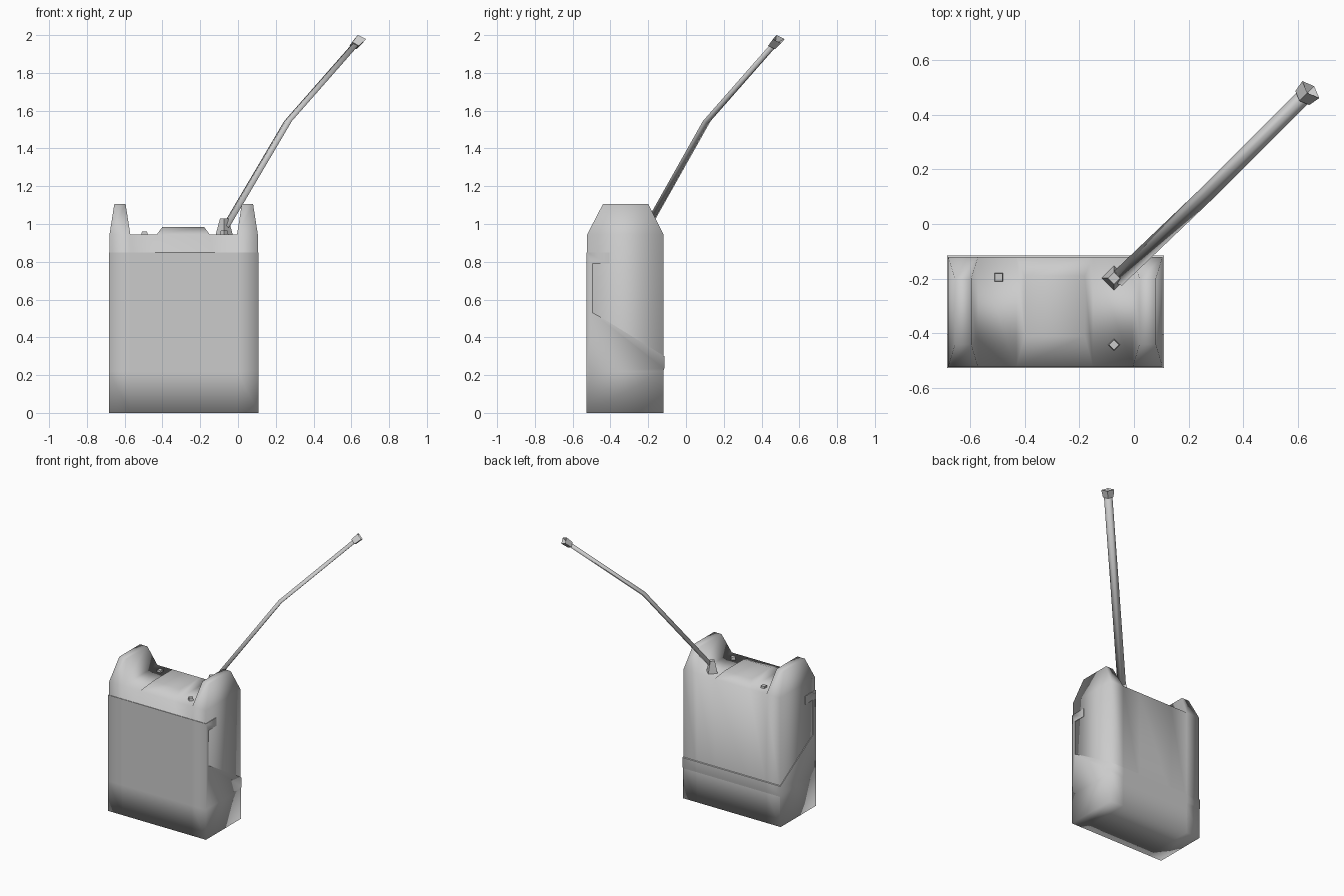
import bpy, bmesh, math
from mathutils import Vector

cube = bpy.data.objects.get("Cube")
if cube:
    bpy.data.objects.remove(cube, do_unlink=True)

GREY = (0.6, 0.6, 0.6, 1)
grey = bpy.data.materials.new("light_grey")
grey.use_nodes = True
grey.diffuse_color = GREY
grey.node_tree.nodes["Principled BSDF"].inputs["Base Color"].default_value = GREY

LEFT, RIGHT, FRONT, BACK, TOP = -0.68, 0.105, -0.523, -0.12, 0.945
COLUMNS = [LEFT, -0.57, -0.43, -0.15, -0.005, RIGHT]


def finish(name, bm):
    bmesh.ops.recalc_face_normals(bm, faces=bm.faces)
    mesh = bpy.data.meshes.new(name)
    bm.to_mesh(mesh)
    bm.free()
    mesh.materials.append(grey)
    obj = bpy.data.objects.new(name, mesh)
    bpy.context.collection.objects.link(obj)
    return obj


def raise_face(bm, x_mid, xs, ys, z):
    """Extrude the top face around x_mid into a tapered block."""
    face = next(f for f in bm.faces if f.normal.z > 0.9
                and abs(f.calc_center_median().x - x_mid) < 0.01)
    mid = face.calc_center_median()
    new = bmesh.ops.extrude_face_region(bm, geom=[face])["geom"]
    for v in [g for g in new if isinstance(g, bmesh.types.BMVert)]:
        v.co = (xs[v.co.x > mid.x], ys[v.co.y > mid.y], z)
    bmesh.ops.delete(bm, geom=[face], context='FACES_ONLY')


def skin(bm, rings, caps=True):
    """Bridge successive rings of points and close the ends."""
    loops = [[bm.verts.new(p) for p in ring] for ring in rings]
    n = len(loops[0])
    for a, b in zip(loops, loops[1:]):
        for i in range(n):
            bm.faces.new((a[i], a[(i + 1) % n], b[(i + 1) % n], b[i]))
    if caps:
        bm.faces.new(loops[0])
        bm.faces.new(loops[-1])
    return loops


# Body: a box with two tall shoulders and a low raised pad between them
bm = bmesh.new()
outline = [(FRONT, 0), (BACK, 0), (BACK, 0.22), (BACK, TOP), (FRONT, TOP), (FRONT, 0.22)]
skin(bm, [[(x, y, z) for y, z in outline] for x in COLUMNS])
bmesh.ops.recalc_face_normals(bm, faces=bm.faces)
bm.normal_update()
raise_face(bm, -0.625, (-0.655, -0.595), (-0.44, -0.20), 1.105)
raise_face(bm, 0.05, (0.02, 0.08), (-0.44, -0.20), 1.105)
raise_face(bm, -0.29, (-0.40, -0.18), (-0.41, -0.19), 0.985)
for f in bm.faces:
    f.smooth = True
finish("body", bm)

# Front cover: wraps the front, the lower sides and the lower back
bm = bmesh.new()
lower = [(-0.527, 0), (-0.12, 0), (-0.12, 0.22)]
upper = [(-0.115, 0.235), (-0.115, 0.3), (-0.44, 0.5), (-0.495, 0.53), (-0.495, 0.79),
         (-0.405, 0.79), (-0.405, 0.85), (-0.527, 0.85), (-0.527, 0.22)]
profile = lower + upper
stations = [LEFT - 0.004] + COLUMNS[1:-1] + [RIGHT + 0.004]
loops = skin(bm, [[(x, y, z) for y, z in profile] for x in stations], caps=False)
for loop in (loops[0], loops[-1]):
    bm.faces.new([loop[0], loop[1], loop[2], loop[-1]])
    bm.faces.new(loop[2:])
bmesh.ops.recalc_face_normals(bm, faces=bm.faces)
bm.normal_update()
# narrow ledges stay flat so that the wide panels shade cleanly
for f in bm.faces:
    ledge = abs(f.normal.x) < 0.1 and f.calc_center_median().z > 0.3 and f.normal.y > -0.9
    f.smooth = not ledge
finish("front_cover", bm)


def four_sided(name, x, y, r1, r2, z1, z2, turn=0.0):
    bm = bmesh.new()
    rings = []
    for r, z in ((r1, z1), (r2, z2)):
        angles = [turn + i * math.pi / 2 for i in range(4)]
        rings.append([(x + r * math.cos(a), y + r * math.sin(a), z) for a in angles])
    skin(bm, rings)
    return finish(name, bm)


# Small fittings on the top
four_sided("antenna_base", -0.073, -0.198, 0.046, 0.022, 0.94, 1.03)
four_sided("front_knob", -0.073, -0.442, 0.023, 0.018, 0.94, 0.965)
four_sided("back_button", -0.495, -0.195, 0.022, 0.02, 0.94, 0.96, math.pi / 4)

# Antenna: a bent flat strip with a lozenge section
ACROSS = Vector((1, -1, 0)).normalized()


def lozenge(point, axis, wide, thick):
    up = axis.cross(ACROSS).normalized()
    p = Vector(point)
    return [p + ACROSS * wide, p + up * thick, p - ACROSS * wide, p - up * thick]


path = [Vector(p) for p in ((-0.065, -0.205, 0.985), (0.265, 0.11, 1.545), (0.63, 0.475, 1.96))]
low_axis = (path[1] - path[0]).normalized()
high_axis = (path[2] - path[1]).normalized()
axes = [low_axis, (low_axis + high_axis).normalized(), high_axis]
bm = bmesh.new()
skin(bm, [lozenge(p, a, 0.029, 0.015) for p, a in zip(path, axes)])
for f in bm.faces:
    f.smooth = len(f.verts) == 4 and abs(f.normal.dot(high_axis)) < 0.9
finish("antenna", bm)

# Antenna tip: a flared cup with a hollow end
bm = bmesh.new()
cup = [(-0.026, 0.036, 0.024), (0.03, 0.044, 0.028), (0.005, 0.012, 0.008)]
skin(bm, [lozenge(path[2] + high_axis * d, high_axis, w, t) for d, w, t in cup])
finish("antenna_tip", bm)
